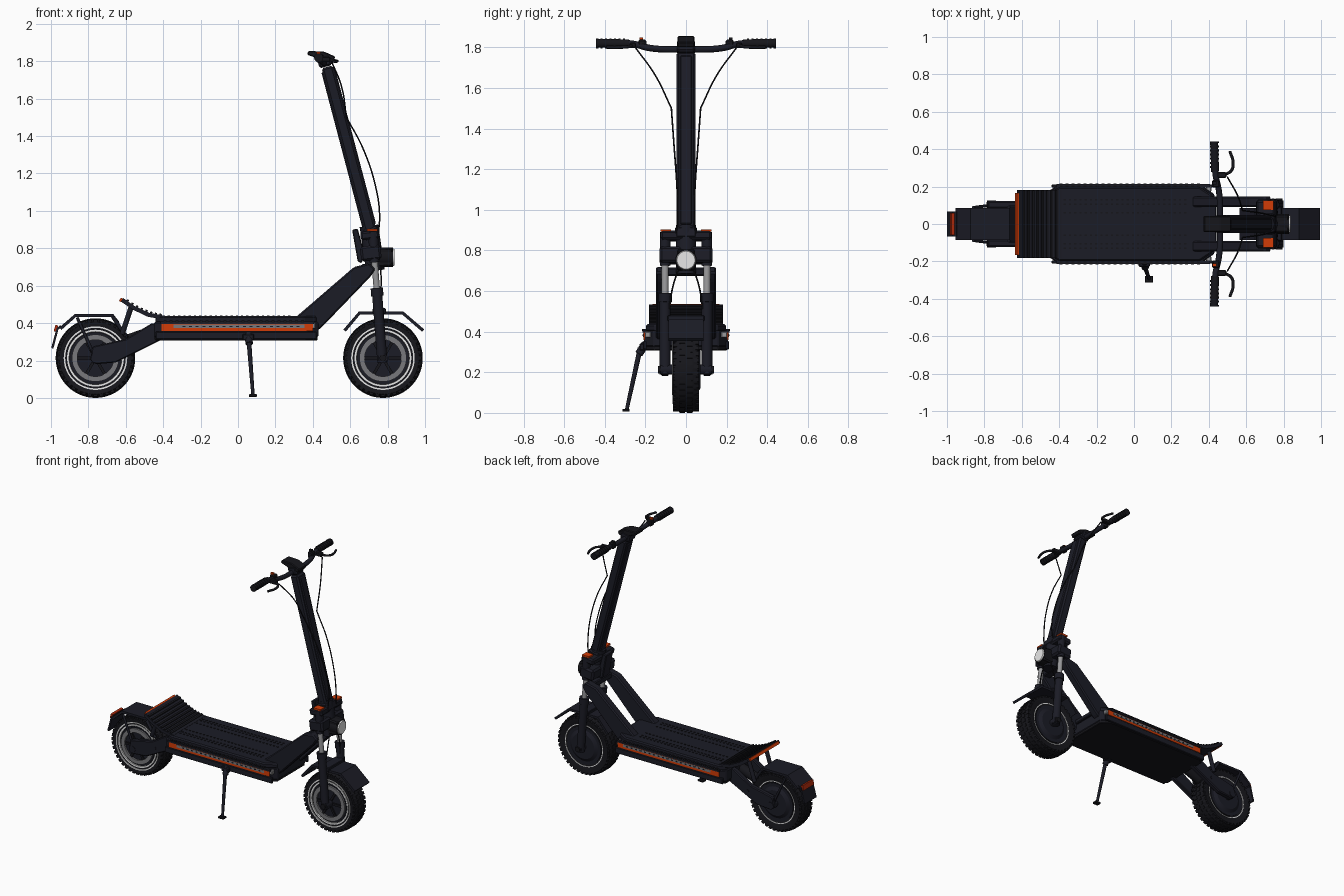
import bpy, bmesh, math
from mathutils import Vector, Matrix

cube = bpy.data.objects.get("Cube")
if cube:
    bpy.data.objects.remove(cube, do_unlink=True)


def material(name, r, g, b):
    m = bpy.data.materials.new(name)
    m.use_nodes = True
    m.diffuse_color = (r, g, b, 1)
    m.node_tree.nodes["Principled BSDF"].inputs["Base Color"].default_value = (r, g, b, 1)
    return m


FRAME = material("dark navy", 0.011, 0.0115, 0.019)
BLACK = material("black rubber", 0.008, 0.008, 0.011)
ORANGE = material("orange", 0.65, 0.045, 0.002)
RED = material("tail red", 0.45, 0.025, 0.004)
GREY = material("mid grey", 0.19, 0.19, 0.2)
SILVER = material("light silver", 0.32, 0.32, 0.33)
WHITE = material("white", 0.85, 0.85, 0.85)


def finish(name, bm, mat, bevel=0, smooth=True):
    bmesh.ops.recalc_face_normals(bm, faces=bm.faces)
    if bevel:
        bmesh.ops.bevel(bm, geom=bm.edges[:], offset=bevel, segments=1, affect='EDGES')
    me = bpy.data.meshes.new(name)
    bm.to_mesh(me)
    bm.free()
    me.materials.append(mat)
    ob = bpy.data.objects.new(name, me)
    bpy.context.collection.objects.link(ob)
    if smooth:
        bpy.ops.object.select_all(action='DESELECT')
        ob.select_set(True)
        bpy.context.view_layer.objects.active = ob
        bpy.ops.object.shade_smooth_by_angle()
    return ob


def add_box(bm, c, size, tilt=0):
    # tilt turns the box about the y axis
    m = Matrix.Translation(c) @ Matrix.Rotation(tilt, 4, 'Y') @ Matrix.Diagonal((*size, 1))
    bmesh.ops.create_cube(bm, size=1, matrix=m)


def box(name, c, size, mat, tilt=0, bevel=0):
    bm = bmesh.new()
    add_box(bm, c, size, tilt)
    return finish(name, bm, mat, bevel, False)


def prism(name, pts, lo, hi, mat, bevel=0, plan=False):
    # side profile (x, z) extruded along y, or plan (x, y) along z
    bm = bmesh.new()
    place = (lambda a, b, h: (a, b, h)) if plan else (lambda a, b, h: (a, h, b))
    f = bm.faces.new([bm.verts.new(place(a, b, lo)) for a, b in pts])
    new = bmesh.ops.extrude_face_region(bm, geom=[f])["geom"]
    bmesh.ops.translate(bm, vec=place(0, 0, hi - lo),
                        verts=[v for v in new if isinstance(v, bmesh.types.BMVert)])
    return finish(name, bm, mat, bevel, False)


def sheet(name, pts, half, thick, mat):
    # bent strip along a side profile
    bm = bmesh.new()
    rows = [[bm.verts.new((x, y, z)) for y in (-half, half)] for x, z in pts]
    for a, b in zip(rows, rows[1:]):
        bm.faces.new((a[0], a[1], b[1], b[0]))
    ob = finish(name, bm, mat, 0, False)
    mod = ob.modifiers.new("thickness", 'SOLIDIFY')
    mod.thickness, mod.offset = thick, 0
    return ob


def lathe(name, prof, c, mat, segs=48):
    # closed profile (radius, y) spun about the axle
    bm = bmesh.new()
    rings = []
    for i in range(segs):
        a = math.tau * i / segs
        rings.append([bm.verts.new((c[0] + r * math.cos(a), c[1] + y, c[2] + r * math.sin(a)))
                      for r, y in prof])
    n = len(prof)
    for i in range(segs):
        p, q = rings[i], rings[(i + 1) % segs]
        for j in range(n):
            k = (j + 1) % n
            bm.faces.new((p[j], p[k], q[k], q[j]))
    return finish(name, bm, mat)


def band(name, r0, r1, y0, y1, c, mat):
    return lathe(name, [(r0, y0), (r1, y0), (r1, y1), (r0, y1)], c, mat)


def rod(name, p, q, r, mat, r2=None, segs=20):
    p, q = Vector(p), Vector(q)
    d = q - p
    bm = bmesh.new()
    m = Matrix.Translation((p + q) / 2) @ d.to_track_quat('Z', 'Y').to_matrix().to_4x4()
    bmesh.ops.create_cone(bm, cap_ends=True, segments=segs, radius1=r,
                          radius2=r if r2 is None else r2, depth=d.length, matrix=m)
    return finish(name, bm, mat)


def tube(name, pts, r, mat):
    cu = bpy.data.curves.new(name, 'CURVE')
    cu.dimensions, cu.bevel_depth, cu.bevel_resolution = '3D', r, 2
    cu.use_fill_caps, cu.resolution_u = True, 8
    sp = cu.splines.new('BEZIER')
    sp.bezier_points.add(len(pts) - 1)
    for bp, co in zip(sp.bezier_points, pts):
        bp.co = co
        bp.handle_left_type = bp.handle_right_type = 'AUTO'
    cu.materials.append(mat)
    ob = bpy.data.objects.new(name, cu)
    bpy.context.collection.objects.link(ob)
    bpy.ops.object.select_all(action='DESELECT')
    ob.select_set(True)
    bpy.context.view_layer.objects.active = ob
    bpy.ops.object.convert(target='MESH')
    return ob


# Wheels: knobbly tyre, rim lines, hub and brake disc
for end, x in (("rear", -0.762), ("front", 0.775)):
    c = (x, 0, 0.213)
    half = [(0.13, 0.05), (0.165, 0.062), (0.193, 0.064), (0.206, 0.045), (0.209, 0.02)]
    lathe(end + "_tyre", half + [(r, -y) for r, y in reversed(half)], c, BLACK)
    bm = bmesh.new()
    for i in range(40):
        for y, r, off in ((-0.05, 0.199, 0), (-0.018, 0.205, 0.5), (0.018, 0.205, 0), (0.05, 0.199, 0.5)):
            a = math.tau * (i + off) / 40
            add_box(bm, (x + r * math.cos(a), y, c[2] + r * math.sin(a)), (0.015, 0.026, 0.02), -a)
    finish(end + "_tread", bm, BLACK, 0, False)
    band(end + "_rim_line", 0.141, 0.152, -0.045, -0.063, c, WHITE)
    band(end + "_outer_line", 0.162, 0.17, -0.055, -0.067, c, WHITE)
    band(end + "_left_rim_line", 0.146, 0.152, 0.045, 0.06, c, WHITE)
    rod(end + "_hub", (x, -0.058, c[2]), (x, 0.058, c[2]), 0.135, FRAME, segs=48)
    rod(end + "_motor_cover", (x, 0.05, c[2]), (x, 0.072, c[2]), 0.125, FRAME, 0.09, 48)
    band(end + "_brake_disc", 0.098, 0.126, -0.056, -0.07, c, GREY)
    rod(end + "_axle", (x, -0.125, c[2]), (x, 0.125, c[2]), 0.025, FRAME)
    bm = bmesh.new()
    for i in range(6):
        a = math.tau * i / 6
        add_box(bm, (x + 0.065 * math.cos(a), -0.062, c[2] + 0.065 * math.sin(a)), (0.075, 0.012, 0.016), -a)
    finish(end + "_spokes", bm, BLACK, 0, False)

# Deck: body, underside tray, lid, lip and grip studs
plan = [(-0.45, -0.18), (-0.41, -0.207), (0.36, -0.207), (0.43, -0.16)]
plan += [(x, -y) for x, y in reversed(plan)]
prism("deck_body", plan, 0.325, 0.405, FRAME, 0.006, True)
prism("deck_tray", [(x * 0.99, y * 0.98) for x, y in plan], 0.308, 0.33, BLACK, 0.004, True)
prism("deck_lid", [(x * 0.98, y * 0.95) for x, y in plan], 0.4, 0.437, FRAME, 0.008, True)
bm = bmesh.new()
for i in range(24):
    for y in (-0.13, -0.105, -0.06, 0.06, 0.105, 0.13):
        add_box(bm, (-0.37 + i * 0.028, y, 0.438), (0.012, 0.008, 0.006))
    for y in (-0.203, 0.203):
        add_box(bm, (-0.39 + i * 0.032, y, 0.408), (0.016, 0.026, 0.012))
finish("deck_studs", bm, BLACK, 0, False)
for s in (-1, 1):
    box("deck_lip", (-0.005, s * 0.205, 0.402), (0.82, 0.018, 0.012), FRAME)
    box("side_light", (-0.005, s * 0.2065, 0.377), (0.81, 0.007, 0.037), ORANGE)
    box("side_strip", (0.005, s * 0.2085, 0.383), (0.7, 0.007, 0.018), GREY)
    bm = bmesh.new()
    for i in range(18):
        add_box(bm, (-0.29 + i * 0.036, s * 0.2115, 0.382), (0.016, 0.004, 0.007))
    finish("side_strip_slots", bm, FRAME, 0, False)
    box("side_rail", (-0.01, s * 0.203, 0.334), (0.86, 0.018, 0.042), FRAME, 0, 0.004)
    box("corner_lamp", (0.4, s * 0.188, 0.385), (0.028, 0.03, 0.03), SILVER, 0, 0.004)

# Rear foot rest with ridges and orange edge
sheet("foot_rest", [(-0.62, 0.525), (-0.56, 0.483), (-0.48, 0.445), (-0.39, 0.428)], 0.183, 0.022, FRAME)
bm = bmesh.new()
for i in range(8):
    t = i / 7
    add_box(bm, (-0.59 + 0.175 * t, 0, 0.519 - 0.125 * t + 0.05 * t * t), (0.012, 0.36, 0.014), 0.4)
finish("foot_rest_ridges", bm, BLACK, 0, False)
box("foot_rest_edge", (-0.625, 0, 0.524), (0.014, 0.33, 0.02), ORANGE, 0.5)

# Swing arms, foot rest struts and rear fender
for s in (-1, 1):
    ys = sorted((s * 0.085, s * 0.122))
    prism("swing_arm", [(-0.79, 0.2), (-0.76, 0.18), (-0.65, 0.19), (-0.41, 0.31), (-0.39, 0.38),
                        (-0.46, 0.4), (-0.6, 0.315), (-0.78, 0.275)], *ys, FRAME, 0.006)
    rod("foot_rest_strut", (-0.62, s * 0.1, 0.34), (-0.57, s * 0.1, 0.49), 0.014, FRAME)
    rod("strut_bolt", (-0.58, s * 0.118, 0.27), (-0.58, s * 0.126, 0.27), 0.01, FRAME)
    rod("fender_brace", (-0.86, s * 0.088, 0.43), (-0.77, s * 0.1, 0.23), 0.008, FRAME)
    rod("fender_stay", (-0.67, s * 0.088, 0.435), (-0.6, s * 0.09, 0.33), 0.01, FRAME)
sheet("rear_fender", [(-0.64, 0.4), (-0.67, 0.44), (-0.87, 0.44), (-0.95, 0.37)], 0.085, 0.017, FRAME)
sheet("rear_flap", [(-0.945, 0.385), (-0.965, 0.37), (-0.993, 0.265)], 0.068, 0.012, FRAME)
box("tail_lamp", (-0.973, 0, 0.372), (0.016, 0.12, 0.035), RED, 0.25)
rod("rear_shock", (-0.6, 0, 0.3), (-0.43, 0, 0.36), 0.035, BLACK)

# Neck beams
for s in (-1, 1):
    ys = sorted((s * 0.09, s * 0.148))
    prism("neck_beam", [(0.3, 0.425), (0.33, 0.45), (0.62, 0.7), (0.7, 0.72), (0.735, 0.69),
                        (0.71, 0.65), (0.44, 0.37), (0.4, 0.35)], *ys, FRAME, 0.008)
box("neck_base", (0.4, 0, 0.42), (0.08, 0.2, 0.03), FRAME, 0, 0.005)
box("neck_bridge", (0.69, 0, 0.695), (0.06, 0.2, 0.04), FRAME, 0, 0.006)

# Front fork, clamps and head lamp
for s in (-1, 1):
    rod("fork_leg", (0.772, s * 0.103, 0.19), (0.742, s * 0.103, 0.58), 0.027, FRAME)
    rod("fork_collar", (0.745, s * 0.103, 0.545), (0.742, s * 0.103, 0.588), 0.033, FRAME)
    rod("fork_tube", (0.743, s * 0.103, 0.57), (0.728, s * 0.103, 0.76), 0.017, SILVER)
    rod("fork_cap", (0.73, s * 0.103, 0.725), (0.722, s * 0.103, 0.89), 0.026, FRAME)
    box("orange_cap", (0.718, s * 0.1, 0.898), (0.055, 0.05, 0.012), ORANGE)
    rod("axle_nut", (0.775, s * 0.12, 0.213), (0.775, s * 0.137, 0.213), 0.018, BLACK)
box("lower_clamp", (0.71, 0, 0.775), (0.11, 0.26, 0.08), FRAME, -0.12, 0.012)
box("upper_clamp", (0.705, 0, 0.87), (0.1, 0.25, 0.045), FRAME, -0.12, 0.01)
rod("head_tube", (0.735, 0, 0.68), (0.7, 0, 0.92), 0.05, FRAME)
prism("fold_latch", [(0.61, 0.9), (0.64, 0.905), (0.68, 0.76), (0.66, 0.72), (0.64, 0.73)], -0.04, 0.04, FRAME, 0.005)
prism("lamp_housing", [(0.72, 0.71), (0.76, 0.7), (0.825, 0.705), (0.83, 0.8), (0.76, 0.805), (0.72, 0.78)],
      -0.045, 0.045, BLACK, 0.008)
rod("lamp_ring", (0.76, 0, 0.752), (0.828, 0, 0.752), 0.053, BLACK, segs=32)
rod("lamp_lens", (0.82, 0, 0.752), (0.836, 0, 0.752), 0.051, WHITE, 0.044, 32)

# Front fender
sheet("front_fender", [(0.57, 0.36), (0.65, 0.455), (0.88, 0.455), (0.99, 0.36)], 0.085, 0.017, FRAME)
box("fender_mount", (0.755, 0, 0.465), (0.07, 0.18, 0.03), FRAME, 0, 0.004)

# Stem with centre ribs
foot, head = Vector((0.712, 0, 0.88)), Vector((0.472, 0, 1.79))
lean = math.atan2(head.x - foot.x, head.z - foot.z)
mid = (foot + head) / 2
box("stem", mid, (0.062, 0.094, 0.9), FRAME, lean, 0.01)
box("stem_rib", mid, (0.076, 0.06, 0.86), FRAME, lean, 0.006)
box("stem_collar", foot, (0.085, 0.11, 0.06), FRAME, lean, 0.01)

# Handlebar, grips, levers and cables
tube("handlebar", [(0.43, -0.43, 1.82), (0.435, -0.27, 1.818), (0.455, -0.17, 1.795), (0.46, 0, 1.79),
                   (0.455, 0.17, 1.795), (0.435, 0.27, 1.818), (0.43, 0.43, 1.82)], 0.016, FRAME)
box("bar_clamp", (0.462, 0, 1.8), (0.07, 0.09, 0.06), FRAME, lean, 0.01)
prism("display", [(0.37, 1.835), (0.375, 1.855), (0.46, 1.852), (0.52, 1.825), (0.51, 1.8), (0.44, 1.81)],
      -0.042, 0.042, BLACK, 0.005)
for s in (-1, 1):
    rod("grip", (0.434, s * 0.28, 1.818), (0.428, s * 0.44, 1.82), 0.021, BLACK)
    for i in range(7):
        y = s * (0.3 + i * 0.022)
        rod("grip_ridge", (0.431, y, 1.819), (0.431, y + s * 0.01, 1.819), 0.024, BLACK)
    box("switch_pod", (0.438, s * 0.215, 1.815), (0.04, 0.04, 0.045), BLACK, 0, 0.006)
    box("switch_button", (0.43, s * 0.22, 1.842), (0.02, 0.016, 0.014), ORANGE if s < 0 else BLACK)
    box("lever_mount", (0.46, s * 0.262, 1.81), (0.07, 0.03, 0.028), BLACK, 0, 0.005)
    tube("brake_lever", [(0.48, s * 0.262, 1.808), (0.52, s * 0.285, 1.803), (0.53, s * 0.33, 1.8),
                         (0.512, s * 0.39, 1.8)], 0.008, BLACK)
    tube("brake_cable", [(0.5, s * 0.25, 1.8), (0.555, s * 0.15, 1.66), (0.58, s * 0.072, 1.5)], 0.004, BLACK)
    tube("stem_cable", [(0.58, s * 0.072, 1.5), (0.67, s * 0.06, 1.33), (0.738, s * 0.045, 1.12),
                        (0.757, s * 0.04, 0.98), (0.75, s * 0.05, 0.87)], 0.004, BLACK)
    tube("lower_cable", [(0.76, s * 0.03, 0.72), (0.765, s * 0.06, 0.64), (0.76, s * 0.085, 0.5)], 0.004, BLACK)

# Kickstand
box("stand_mount", (0.055, -0.2, 0.325), (0.06, 0.06, 0.035), FRAME, 0, 0.005)
rod("stand_hinge", (0.055, -0.2, 0.34), (0.06, -0.232, 0.29), 0.02, FRAME)
rod("stand_leg", (0.057, -0.225, 0.32), (0.08, -0.292, 0.015), 0.013, FRAME, 0.009)
box("stand_foot", (0.08, -0.295, 0.013), (0.045, 0.035, 0.014), BLACK, 0, 0.003)
